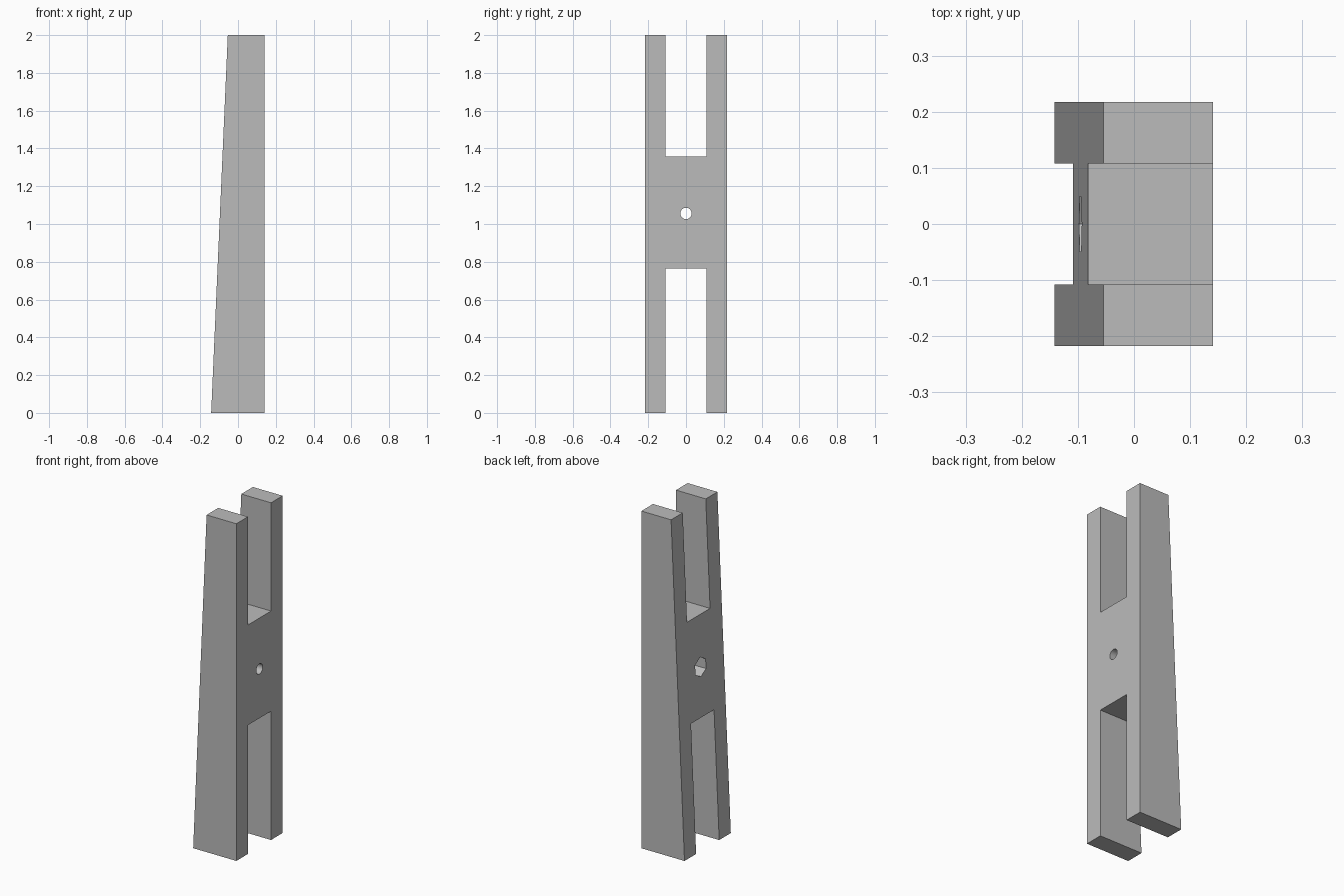
import bpy
import math

if "Cube" in bpy.data.objects:
    bpy.data.objects.remove(bpy.data.objects["Cube"])

HALF_WIDTH = 0.217
SLOT_HALF = 0.108
HOLE_Z = 1.056

grey = bpy.data.materials.new("neutral grey")
grey.use_nodes = True
colour = (0.5, 0.5, 0.5, 1)
grey.diffuse_color = colour
grey.node_tree.nodes["Principled BSDF"].inputs["Base Color"].default_value = colour


def prism(name, profile, half_depth):
    """Extrude an x-z profile symmetrically along y."""
    n = len(profile)
    verts = [(x, y, z) for y in (-half_depth, half_depth) for x, z in profile]
    faces = [tuple(range(n)), tuple(reversed(range(n, 2 * n)))]
    faces += [(i, i + n, (i + 1) % n + n, (i + 1) % n) for i in range(n)]
    mesh = bpy.data.meshes.new(name)
    mesh.from_pydata(verts, [], faces)
    obj = bpy.data.objects.new(name, mesh)
    bpy.context.collection.objects.link(obj)
    return obj


def bore(name, sides, radius, x0, x1, turn=0):
    """Cylinder along x between x0 and x1 at the hole height."""
    bpy.ops.mesh.primitive_cylinder_add(
        vertices=sides, radius=radius, depth=x1 - x0,
        location=((x0 + x1) / 2, 0, HOLE_Z),
        rotation=(0, math.pi / 2, 0))
    obj = bpy.context.object
    obj.name = name
    obj.rotation_euler.rotate_axis("Z", turn)
    return obj


def box_profile(z0, z1):
    return [(-0.4, z0), (0.4, z0), (0.4, z1), (-0.4, z1)]


# Tapered body: one upright face, one sloping face
body = prism("tapered_fork_body",
             [(-0.142, 0), (0.141, 0), (0.141, 2), (-0.054, 2)], HALF_WIDTH)
body.data.materials.append(grey)

# Fork slots, round through hole and hexagonal nut pocket
cutters = [
    prism("upper_slot_cutter", box_profile(1.358, 2.2), SLOT_HALF),
    prism("lower_slot_cutter", box_profile(-0.2, 0.764), SLOT_HALF),
    bore("bolt_hole_cutter", 32, 0.03, -0.4, 0.4),
    bore("nut_pocket_cutter", 6, 0.057, -0.4, 0.0, math.radians(30)),
]
bpy.context.view_layer.objects.active = body
for cutter in cutters:
    cutter.hide_render = True
    cut = body.modifiers.new(cutter.name, "BOOLEAN")
    cut.operation = "DIFFERENCE"
    cut.solver = "EXACT"
    cut.object = cutter
    bpy.ops.object.modifier_apply(modifier=cut.name)
    bpy.data.objects.remove(cutter)

# Smooth only the wall of the round hole
bpy.ops.object.select_all(action="DESELECT")
body.select_set(True)
bpy.ops.object.shade_smooth_by_angle(angle=math.radians(20))
